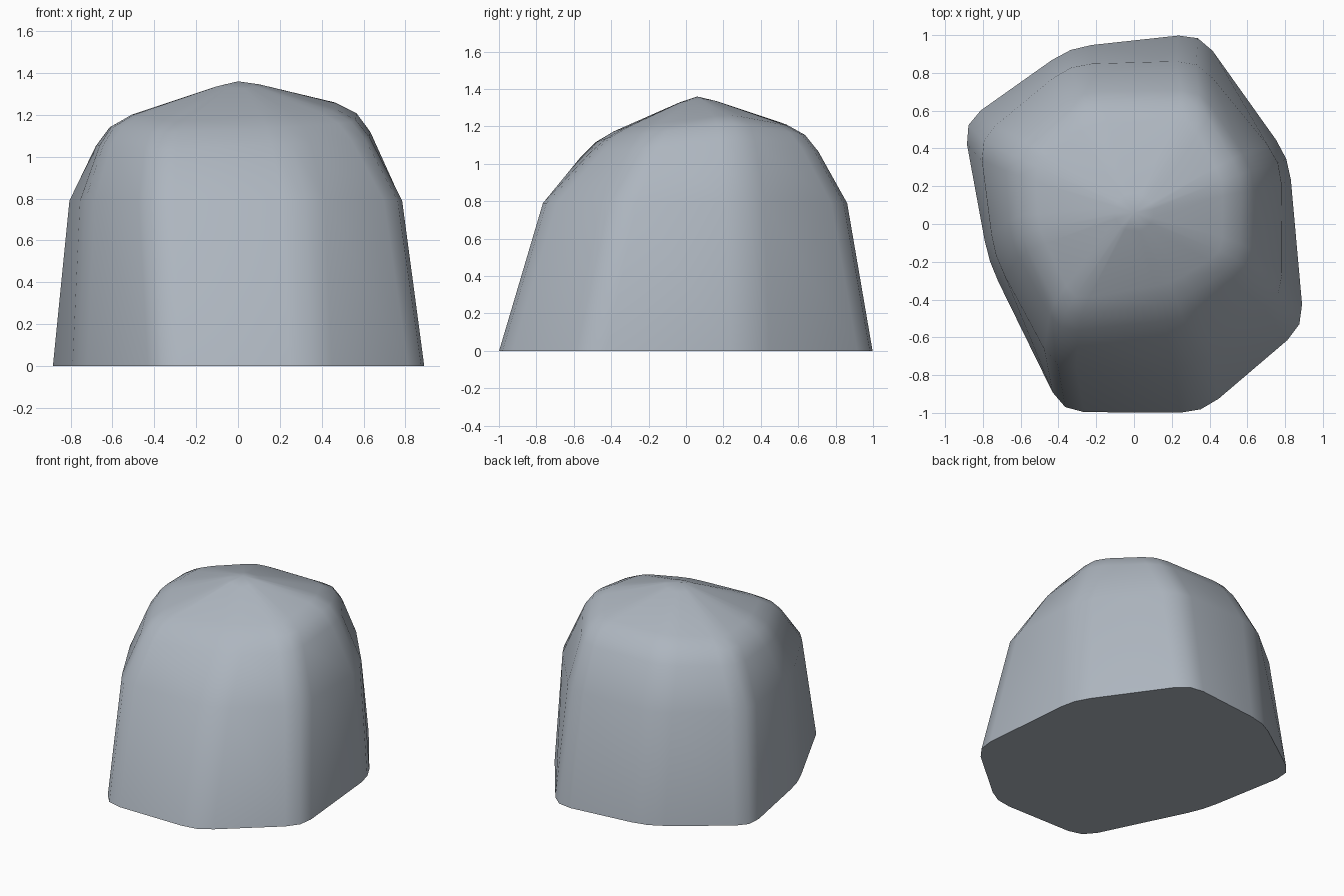
import bpy, bmesh
from mathutils import Vector

if "Cube" in bpy.data.objects:
    bpy.data.objects.remove(bpy.data.objects["Cube"])

# Eight corner columns of the boulder: base, waist, shoulder
BASE = [(-.905, .535), (-.34, .935), (.35, 1.01), (.82, .35),
        (.90, -.54), (.36, -1.0), (-.38, -.995), (-.77, -.2)]
WAIST = [(-.82, .45), (-.34, .845), (.34, .865), (.78, .33),
         (.785, -.38), (.33, -.765), (-.42, -.765), (-.74, -.17)]
SHOULDER = [(-.63, .36, 1.155), (-.27, .645, 1.175), (.36, .65, 1.17), (.585, .27, 1.24),
            (.575, -.2, 1.18), (.24, -.42, 1.15), (-.39, -.5, 1.125), (-.62, -.05, 1.165)]
APEX = Vector((0, .06, 1.37))


def toward(a, b, dist):
    return a + (b - a).normalized() * dist


def rounded(ring, d):
    """Replace every corner of a closed ring by a three-point round."""
    out = []
    n = len(ring)
    for i, p in enumerate(ring):
        a, b = toward(p, ring[i - 1], d), toward(p, ring[(i + 1) % n], d)
        out += [a, (a + b) / 4 + p / 2, b]
    return out


base = rounded([Vector((x, y, 0)) for x, y in BASE], .115)
waist = rounded([Vector((x, y, .79)) for x, y in WAIST], .115)
edge = rounded([Vector(p) for p in SHOULDER], .1)

# Rounded shoulder and crown rings
low = [toward(e, w, .12) for e, w in zip(edge, waist)]
high = [toward(e, APEX, .12) for e in edge]
mid = [(a + b) / 4 + e / 2 for a, b, e in zip(low, high, edge)]
crown = [toward(APEX, e, .11) for e in edge]
rings = [base, waist, low, mid, high, crown]

# Boulder mesh
bm = bmesh.new()
vr = [[bm.verts.new(p) for p in r] for r in rings]
n = len(base)
for lo, hi in zip(vr, vr[1:]):
    for i in range(n):
        j = (i + 1) % n
        bm.faces.new((lo[i], lo[j], hi[j], hi[i]))
top = bm.verts.new(APEX - Vector((0, 0, .01)))
for i in range(n):
    bm.faces.new((vr[-1][i], vr[-1][(i + 1) % n], top))
bm.faces.new(vr[0])
bmesh.ops.recalc_face_normals(bm, faces=bm.faces)
mesh = bpy.data.meshes.new("boulder")
bm.to_mesh(mesh)
bm.free()
boulder = bpy.data.objects.new("boulder", mesh)
bpy.context.collection.objects.link(boulder)

# Stone colour
stone = bpy.data.materials.new("grey stone")
stone.diffuse_color = (.42, .465, .52, 1)
stone.use_nodes = True
stone.node_tree.nodes["Principled BSDF"].inputs["Base Color"].default_value = stone.diffuse_color
mesh.materials.append(stone)

bpy.context.view_layer.objects.active = boulder
boulder.select_set(True)
bpy.ops.object.shade_smooth_by_angle(angle=.9)
